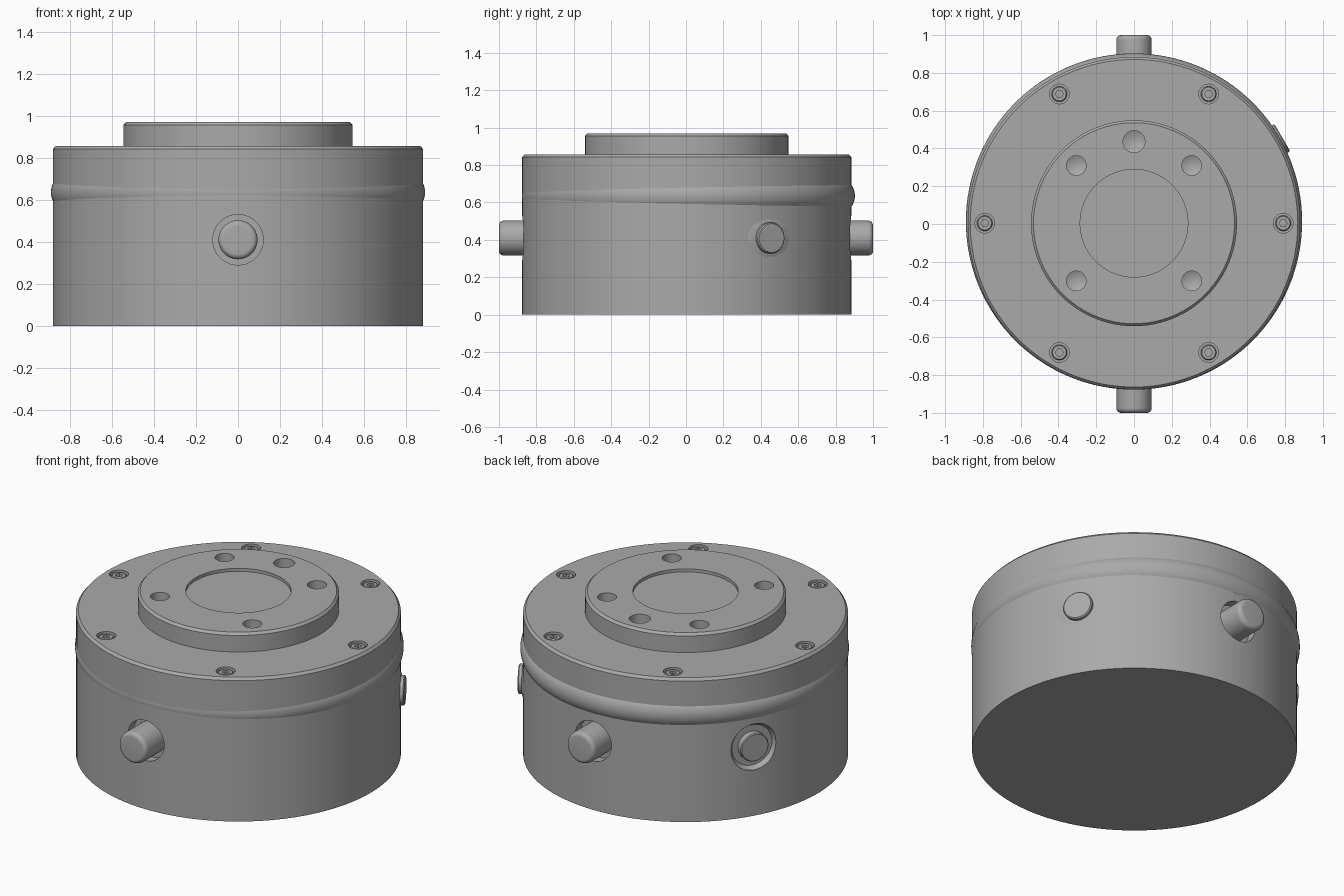
import bpy, bmesh
from math import sin, cos, pi, radians
from mathutils import Matrix, Vector

cube = bpy.data.objects.get("Cube")
if cube:
    bpy.data.objects.remove(cube, do_unlink=True)

metal = bpy.data.materials.new("satin_grey_metal")
metal.use_nodes = True
GREY = (0.4, 0.4, 0.4, 1)
metal.diffuse_color = GREY
metal.node_tree.nodes["Principled BSDF"].inputs["Base Color"].default_value = GREY

AXIS_Y = 0.004   # centre line of the housing
BODY_R = 0.88
PORT_Z = 0.41


def lathe(bm, profile, place=Matrix(), seg=96):
    """Closed solid turned about local z; profile is (radius, height), upwards."""
    rings = []
    for r, z in profile:
        if r == 0:
            rings.append([bm.verts.new(place @ Vector((0, 0, z)))])
        else:
            rings.append([bm.verts.new(place @ Vector((r * cos(2 * pi * i / seg), r * sin(2 * pi * i / seg), z)))
                          for i in range(seg)])
    for a, b in zip(rings, rings[1:]):
        for i in range(seg):
            j = (i + 1) % seg
            if len(b) == 1:
                bm.faces.new((a[i], a[j], b[0]))
            elif len(a) == 1:
                bm.faces.new((a[0], b[j], b[i]))
            else:
                bm.faces.new((a[i], a[j], b[j], b[i]))
    if len(rings[0]) > 1:
        bm.faces.new(rings[0][::-1])
    if len(rings[-1]) > 1:
        bm.faces.new(rings[-1])


def make(name, solids, seg=96):
    """One object from a list of (profile, placement) solids."""
    bm = bmesh.new()
    for profile, place in solids:
        lathe(bm, profile, place, seg)
    bmesh.ops.recalc_face_normals(bm, faces=bm.faces)
    mesh = bpy.data.meshes.new(name)
    bm.to_mesh(mesh)
    bm.free()
    mesh.materials.append(metal)
    ob = bpy.data.objects.new(name, mesh)
    bpy.context.collection.objects.link(ob)
    return ob


def select(ob):
    bpy.ops.object.select_all(action='DESELECT')
    ob.select_set(True)
    bpy.context.view_layer.objects.active = ob


def carve(ob, solids, seg=40):
    cutter = make("cutter", solids, seg)
    mod = ob.modifiers.new("holes", 'BOOLEAN')
    mod.operation, mod.solver, mod.object = 'DIFFERENCE', 'EXACT', cutter
    select(ob)
    bpy.ops.object.modifier_apply(modifier=mod.name)
    bpy.data.objects.remove(cutter, do_unlink=True)


def upright(radius, degrees, z):
    a = radians(degrees)
    return Matrix.Translation((radius * cos(a), AXIS_Y + radius * sin(a), z))


def outward(degrees):
    """Local z points radially out of the side wall at the port height."""
    return (Matrix.Translation((0, AXIS_Y, PORT_Z)) @ Matrix.Rotation(radians(degrees), 4, 'Z')
            @ Matrix.Rotation(pi / 2, 4, 'Y'))


centre = Matrix.Translation((0, AXIS_Y, 0))
screw_spots = [upright(0.79, a, 0.857) for a in range(0, 360, 60)]

# Housing: bottom cover and main drum with chamfered top edge
base = make("base_cover", [([(BODY_R, 0), (BODY_R, 0.2)], centre)], 128)
body = make("housing", [([(BODY_R, 0.2), (BODY_R, 0.842), (0.867, 0.857)], centre)], 128)
carve(body, [([(0.052, -0.022), (0.052, 0.05)], p) for p in screw_spots]
      + [([(0.12, 0.82), (0.12, 1.1)], outward(a)) for a in (90, 270)]
      + [([(0.12, 0.85), (0.138, 0.875), (0.138, 1.0)], outward(150))])

# Sealing band, seated slightly toward the back
band_profile = [(0.82 + 0.07 * cos(t), 0.636 + 0.085 * sin(t))
                for t in [radians(-45 + 7.5 * i) for i in range(13)]]
band = make("sealing_band", [(band_profile, Matrix.Translation((0, AXIS_Y + 0.009, 0)))], 128)

# Raised mounting flange with shallow pilot recess and bolt holes
flange = make("mounting_flange", [([(0.545, 0.84), (0.545, 0.956), (0.532, 0.97)], centre)])
carve(flange, [([(0.285, 0.952), (0.285, 1.05)], centre)], 96)
carve(flange, [([(0, -0.11), (r, -0.085), (r, 0.05)], upright(0.432, a, 0.97))
               for a, r in ((45, 0.052), (135, 0.052), (225, 0.052), (315, 0.052), (90, 0.058))])

# Socket-head cover screws
screws = make("cover_screws", [([(0.041, -0.04), (0.041, -0.012), (0.036, -0.006)], p)
                               for p in screw_spots], 32)
carve(screws, [([(0.021, -0.03), (0.021, 0.02)], p) for p in screw_spots], 6)

# Pins at the front and back with rounded ends
tip = 1.0
pins = []
for name, angle, end in (("back_pin", 90, tip - AXIS_Y), ("front_pin", 270, tip + AXIS_Y)):
    rounded = [(0.068 + 0.025 * cos(t), end - 0.025 + 0.025 * sin(t))
               for t in [pi / 12 * i for i in range(7)]]
    pins.append(make(name, [([(0.093, 0.8)] + rounded, outward(angle))], 48))

# Side ports: raised boss with button, and sunken button
boss = make("right_port", [([(0.138, 0.8), (0.138, 0.867), (0.09, 0.884), (0.083, 0.884),
                             (0.083, 0.901), (0.077, 0.907)], outward(30))], 48)
button = make("left_port", [([(0.083, 0.8), (0.083, 0.884), (0.078, 0.889)], outward(150))], 48)

for ob in [base, body, band, flange, screws, boss, button] + pins:
    select(ob)
    bpy.ops.object.shade_smooth_by_angle(angle=radians(30))
